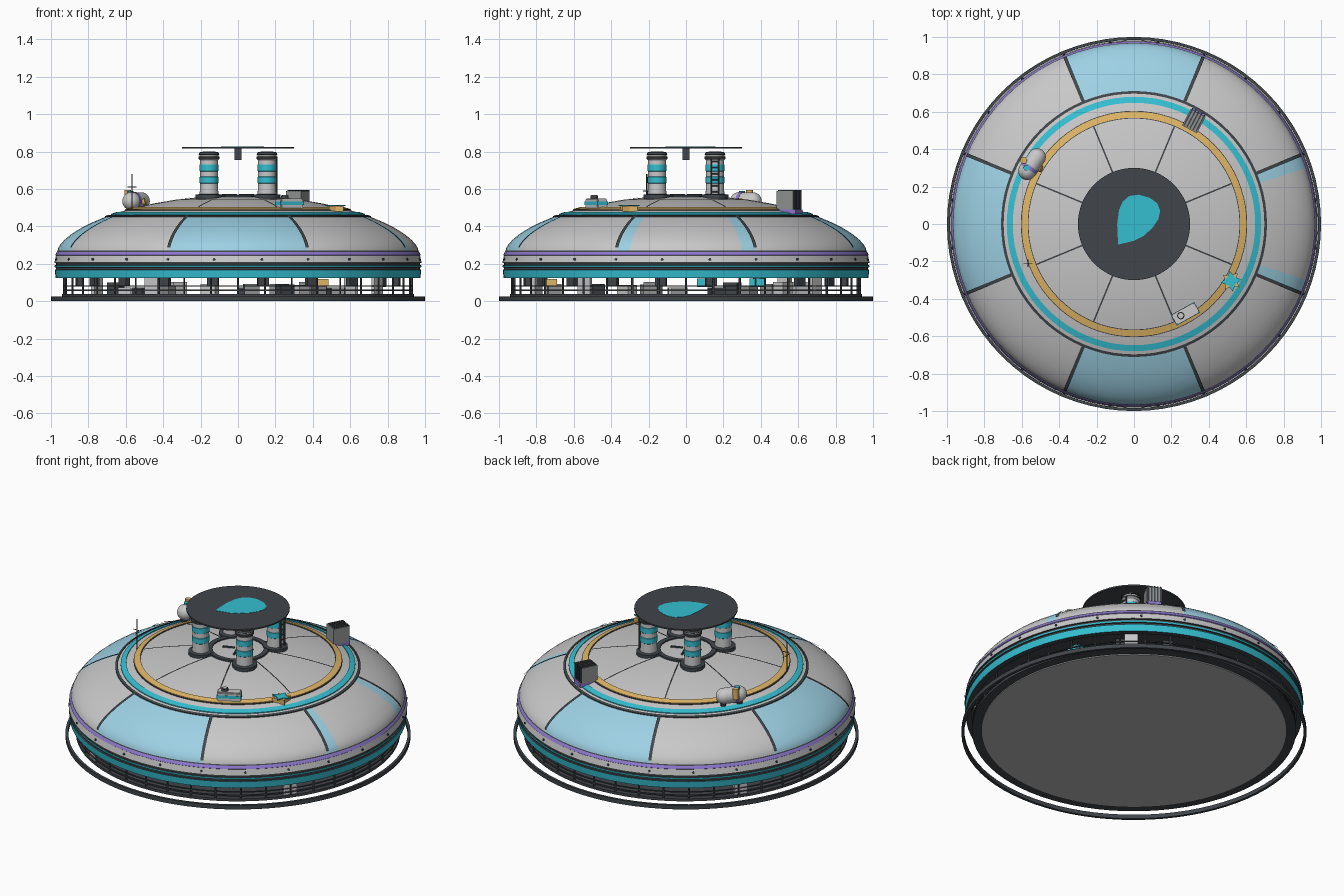
import bpy, bmesh, math, random
from math import sin, cos, pi, radians
from mathutils import Vector, Matrix

if "Cube" in bpy.data.objects:
    bpy.data.objects.remove(bpy.data.objects["Cube"])
random.seed(4)


def material(name, r, g, b):
    m = bpy.data.materials.new(name)
    m.use_nodes = True
    m.diffuse_color = (r, g, b, 1)
    m.node_tree.nodes["Principled BSDF"].inputs["Base Color"].default_value = (r, g, b, 1)
    return m


WHITE = material("panel_grey", .58, .58, .585)
DARK = material("charcoal", .052, .06, .068)
TEAL = material("teal", .035, .52, .64)
GLASS = material("sky_blue", .34, .64, .78)
GOLD = material("gold", .74, .46, .13)
PURPLE = material("violet", .27, .19, .62)
MID = material("mid_grey", .28, .29, .29)
FLOOR = material("floor_grey", .46, .48, .47)


def finish(name, bm, mats, smooth=True):
    bmesh.ops.recalc_face_normals(bm, faces=bm.faces)
    mesh = bpy.data.meshes.new(name)
    bm.to_mesh(mesh)
    bm.free()
    for m in mats:
        mesh.materials.append(m)
    ob = bpy.data.objects.new(name, mesh)
    bpy.context.collection.objects.link(ob)
    if smooth:
        bpy.ops.object.select_all(action='DESELECT')
        ob.select_set(True)
        bpy.context.view_layer.objects.active = ob
        bpy.ops.object.shade_smooth_by_angle(angle=radians(35))
    return ob


def lathe(name, profile, mats, rule=None, segs=80, at=(0, 0, 0), closed=False):
    """Spin (radius, height) points; rule(ring, angle) picks the material."""
    bm = bmesh.new()
    rings = [[bm.verts.new((r * cos(2 * pi * k / segs) + at[0],
                            r * sin(2 * pi * k / segs) + at[1], z + at[2]))
              for k in range(segs)] for r, z in profile]
    count = len(rings) if closed else len(rings) - 1
    for i in range(count):
        a, b = rings[i], rings[(i + 1) % len(rings)]
        for k in range(segs):
            n = (k + 1) % segs
            f = bm.faces.new((a[k], a[n], b[n], b[k]))
            if rule:
                f.material_index = rule(i, 360 * (k + .5) / segs)
    bmesh.ops.remove_doubles(bm, verts=bm.verts, dist=1e-5)
    return finish(name, bm, mats)


def hoop(name, r0, r1, z0, z1, mat, segs=80):
    return lathe(name, [(r0, z0), (r1, z0), (r1, z1), (r0, z1)], [mat], segs=segs, closed=True)


def box(name, loc, size, mat, turn=0, bevel=0):
    bm = bmesh.new()
    bmesh.ops.create_cube(bm, size=1)
    bmesh.ops.transform(bm, verts=bm.verts, matrix=Matrix.Translation(loc)
                        @ Matrix.Rotation(radians(turn), 4, 'Z') @ Matrix.Diagonal((*size, 1)))
    if bevel:
        bmesh.ops.bevel(bm, geom=bm.edges, offset=bevel, segments=2, affect='EDGES')
    return finish(name, bm, [mat], False)


def rod(name, a, b, r, mat, segs=10):
    a, b = Vector(a), Vector(b)
    bm = bmesh.new()
    spin = (b - a).to_track_quat('Z', 'Y').to_matrix().to_4x4()
    bmesh.ops.create_cone(bm, cap_ends=True, segments=segs, radius1=r, radius2=r,
                          depth=(b - a).length, matrix=Matrix.Translation((a + b) / 2) @ spin)
    return finish(name, bm, [mat])


def plate(name, outline, z, thick, mat):
    bm = bmesh.new()
    face = bm.faces.new([bm.verts.new((x, y, z)) for x, y in outline])
    up = bmesh.ops.extrude_face_region(bm, geom=[face])["geom"]
    bmesh.ops.translate(bm, verts=[v for v in up if isinstance(v, bmesh.types.BMVert)], vec=(0, 0, thick))
    return finish(name, bm, [mat], False)


def polar(r, deg, z):
    return Vector((r * cos(radians(deg)), r * sin(radians(deg)), z))


def dome_z(r, lift=0):
    return .27 + lift + .295 * max(0, 1 - (r / .965) ** 2) ** .63


# Ground ring, floor and underside
hoop("outer_ground_ring", .984, 1, 0, .026, DARK)
lathe("floor_disc", [(0, .024), (.94, .024), (.94, .04), (0, .04)], [DARK])
lathe("floor_underside", [(0, .018), (.885, .018), (.885, .025)], [FLOOR])

# Domed roof with glazed sectors, the left one narrowed by a solid door
radii = [.965, .961, .95, .93, .9, .87, .83, .78, .705, .64, .56, .45, .33, .2, .1, 0]


def dome_colour(ring, angle):
    sector = round(angle / 45) % 8
    if ring > 7 or sector % 2:
        return 0
    off = abs((angle + 22.5) % 45 - 22.5)
    return 1 if sector or off > 18 else 0


lathe("dome_roof", [(r, dome_z(r)) for r in radii], [WHITE, GLASS], dome_colour)


def dome_ring(name, r0, r1, mat, lift):
    lathe(name, [(r0, dome_z(r0) - .01), (r0, dome_z(r0) + lift),
                 (r1, dome_z(r1) + lift), (r1, dome_z(r1) - .01)], [mat])


dome_ring("window_top_ring", .697, .711, DARK, .005)
dome_ring("teal_roof_ring", .648, .68, TEAL, .005)
dome_ring("gold_ring_border", .564, .605, DARK, .004)
dome_ring("gold_roof_ring", .568, .601, GOLD, .007)


# Seams between the roof sectors
def seams(name, r0, r1, half, lift):
    bm = bmesh.new()
    for k in range(8):
        a = 22.5 + 45 * k
        side = polar(half, a + 90, 0)
        pairs = []
        for i in range(17):
            r = r0 + (r1 - r0) * sin(i / 16 * pi / 2)
            p = polar(r + lift * r, a, dome_z(r, lift))
            pairs.append((bm.verts.new(p - side), bm.verts.new(p + side)))
        for p, q in zip(pairs, pairs[1:]):
            bm.faces.new((p[0], p[1], q[1], q[0]))
    finish(name, bm, [DARK])


seams("lower_seams", .705, .962, .009, .005)
seams("upper_seams", .18, .57, .004, .004)

# Layered rim below the dome
rim = [(.94, .125), (.975, .125), (.98, .168), (.972, .17), (.972, .18), (.98, .182), (.98, .192),
       (.974, .194), (.974, .204), (.982, .206), (.973, .244), (.977, .247), (.968, .264), (.966, .266), (.962, .274)]
rim_colours = [1, 2, 1, 1, 1, 2, 1, 1, 1, 0, 3, 3, 1, 1]
lathe("layered_rim", rim, [WHITE, DARK, TEAL, PURPLE], lambda i, a: rim_colours[i])
lathe("ceiling", [(0, .135), (.95, .135)], [DARK])
for k in range(24):
    a = 15 * k + 7.5
    rod("rim_bolt", polar(.97, a, .223), polar(.983, a, .225), .007, DARK, 8)

# Railings, posts and wall panels on the lower deck
hoop("lower_rail", .927, .936, .054, .062, DARK)
hoop("upper_rail", .927, .936, .078, .083, DARK)
for k in range(40):
    p = polar(.93, 9 * k, 0)
    rod("rail_post", p + Vector((0, 0, .035)), p + Vector((0, 0, .13)), .006, DARK, 6)
    if k % 2:
        box("hanging_lamp", polar(.86, 9 * k, .108), (.03, .06, .045), DARK, 9 * k)
for a in (240, 324, 49, 145):
    box("wall_panel", polar(.92, a, .085), (.02, .08, .09), WHITE, a)
for k in range(16):
    a = 22.5 * k + random.uniform(-7, 7)
    h = random.uniform(.03, .07)
    box("deck_unit", polar(random.uniform(.4, .75), a, .04 + h / 2), (.07, .08, h), (MID, DARK, WHITE)[k % 3], a)
box("gold_crate", (.43, -.72, .1), (.11, .06, .04), GOLD)
for y in (.1, .38):
    box("teal_crate", (.76, y, .1), (.06, .08, .045), TEAL)

# Roof hub with spokes
hoop("hub_ring", .15, .18, .54, .568, DARK)
for k in range(4):
    a = 90 * k + 20
    rod("hub_spoke", polar(.02, a, .566), polar(.09, a, .566), .007, DARK)

# Four banded towers
tower = [(0, -.03), (.072, -.03), (.072, .01), (.05, .013), (.048, .07), (.05, .072), (.05, .105), (.048, .107),
         (.048, .135), (.05, .137), (.05, .17), (.048, .172), (.048, .195), (.056, .203), (.056, .212), (.05, .215),
         (.05, .222), (.057, .224), (.05, .236), (.03, .24), (0, .24)]
tower_colours = [1, 1, 1, 0, 2, 2, 2, 0, 2, 2, 2, 0, 0, 1, 1, 0, 1, 1, 1, 1]
for x in (-.155, .155):
    for y in (-.155, .155):
        lathe("tower", tower, [WHITE, DARK, TEAL], lambda i, a: tower_colours[i], 24, (x, y, .56))
for y in (.135, .175):
    rod("ladder_rail", (.206, y, .56), (.206, y, .765), .005, DARK, 6)
for k in range(6):
    z = .585 + k * .032
    rod("ladder_rung", (.206, .135, z), (.206, .175, z), .004, DARK, 6)

# Top sign disc with a leaf plate
lathe("sign_disc", [(0, .816), (.3, .816), (.3, .825), (0, .825)], [DARK])
box("sign_mount", (0, 0, .787), (.04, .04, .064), DARK)
leaf = [(-.085, -.11), (0, -.09), (.05, -.065), (.1, -.02), (.13, .025), (.14, .07), (.125, .11), (.085, .14),
        (.025, .157), (-.025, .15), (-.06, .12), (-.08, .075), (-.09, 0)]
plate("leaf_emblem", leaf, .825, .0015, TEAL)

# Storage tank lying on the roof
axis = Vector((.57, .82, 0)).normalized()
mid = Vector((-.545, .32, .535))
bm = bmesh.new()
bmesh.ops.create_uvsphere(bm, u_segments=24, v_segments=16, radius=.048)
for v in bm.verts:
    v.co.z += .045 if v.co.z > .001 else -.045
bmesh.ops.transform(bm, verts=bm.verts, matrix=Matrix.Translation(mid)
                    @ axis.to_track_quat('Z', 'Y').to_matrix().to_4x4())
finish("storage_tank", bm, [WHITE])
rod("tank_band", mid - axis * .034, mid - axis * .014, .0495, PURPLE, 24)
for s in (-.05, .05):
    p = mid + axis * s
    rod("tank_leg", p, p - Vector((0, 0, .07)), .018, DARK)
rod("tank_pipe", (-.575, .3, .53), (-.575, .3, .59), .016, TEAL)
rod("tank_valve", (-.59, .34, .53), (-.59, .34, .595), .018, GOLD, 12)
rod("tank_gauge", (-.51, .3, .53), (-.495, .295, .535), .018, GOLD, 12)

# Mast antenna
rod("antenna_mast", (-.567, -.21, .48), (-.567, -.21, .68), .003, DARK, 6)
rod("antenna_bar", (-.592, -.21, .61), (-.542, -.21, .61), .0025, DARK, 6)
rod("antenna_cross_bar", (-.567, -.23, .59), (-.567, -.19, .59), .0025, DARK, 6)

# Louvred vent unit, slats on its top and outer face
vent = Vector((.32, .55, .54))
box("vent_unit", vent, (.1, .09, .1), MID, 62)
box("vent_foot", vent + polar(.01, 62, -.062), (.1, .08, .025), PURPLE, 62)
for k in range(5):
    p = vent + polar(.006, 62, .004) + polar(-.036 + k * .018, 152, 0)
    box("vent_slat", p, (.1, .008, .1), DARK, 62)

# Small roof box with teal stripe
box("roof_box", (.275, -.48, .52), (.14, .062, .06), WHITE, 29, .006)
box("roof_box_stripe", (.275, -.48, .523), (.143, .065, .018), TEAL, 29)
rod("roof_box_cap", (.25, -.49, .545), (.25, -.49, .565), .02, DARK, 12)
rod("roof_box_cap_top", (.25, -.49, .565), (.25, -.49, .569), .014, WHITE, 12)


# Four-pointed star on the gold ring
def star(size, turn):
    return [polar(size if k % 2 == 0 else size * .5, 45 * k + turn, 0).xy + Vector((.52, -.305)) for k in range(8)]


plate("star_base", star(.056, 53), .48, .03, GOLD)
plate("star_face", star(.056, 8), .508, .007, TEAL)
